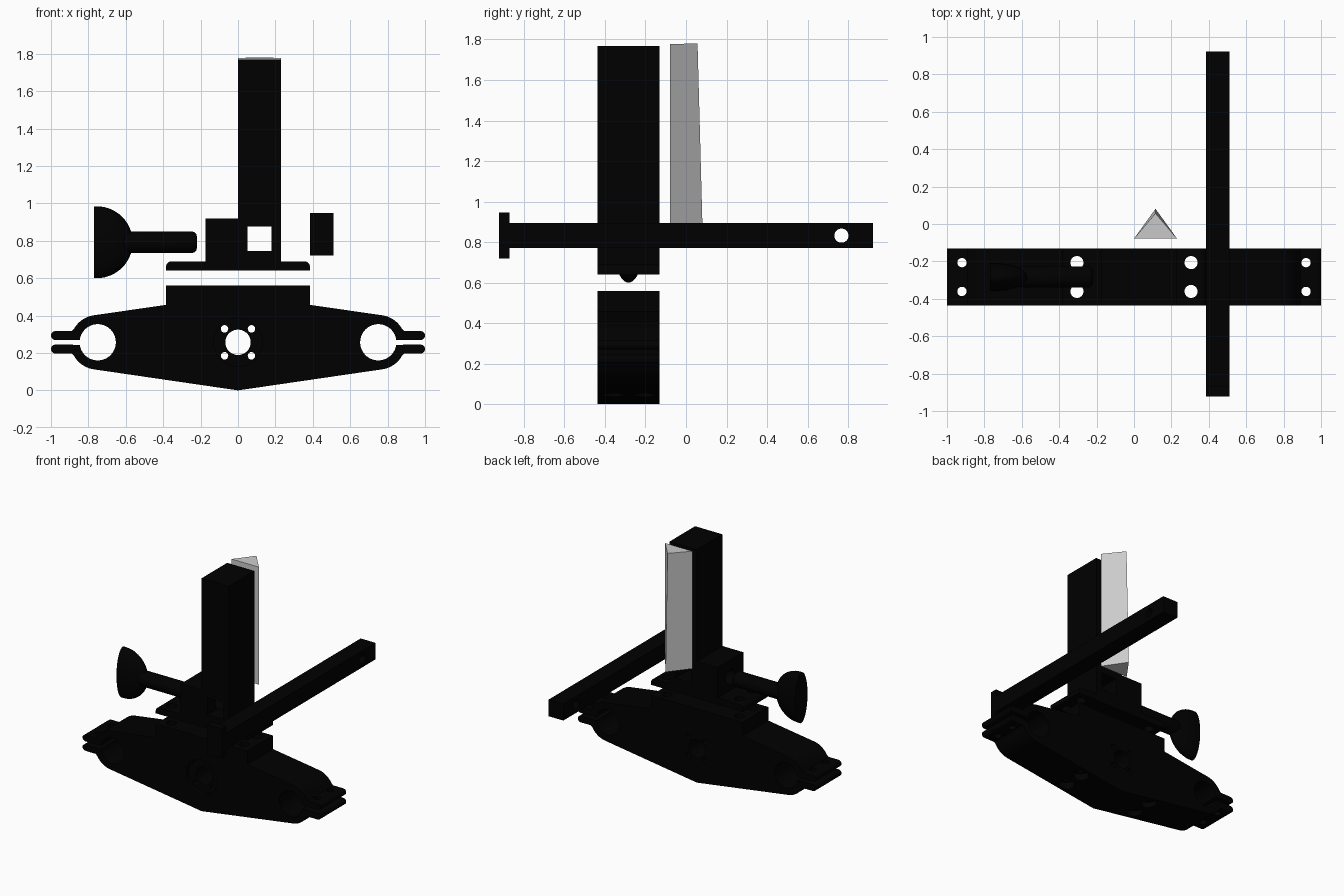
import bpy, bmesh
from math import sin, cos, pi, radians
from mathutils import Matrix, Vector

if "Cube" in bpy.data.objects:
    bpy.data.objects.remove(bpy.data.objects["Cube"])

FRONT, BACK = -0.437, -0.13          # depth shared by the clamp, plate and post
MID = (FRONT + BACK) / 2
RING_X, RING_Z = 0.75, 0.257         # clamp ring centre
AXIS = {"x": Matrix.Rotation(pi / 2, 4, "Y"),
        "y": Matrix.Rotation(pi / 2, 4, "X"),
        "z": Matrix.Identity(4)}


def material(name, value):
    mat = bpy.data.materials.new(name)
    mat.use_nodes = True
    mat.diffuse_color = (*value, 1)
    mat.node_tree.nodes["Principled BSDF"].inputs["Base Color"].default_value = (*value, 1)
    return mat


BLACK = material("matte black", (0, 0, 0))
GREY = material("light grey", (0.6, 0.6, 0.6))


def finish(name, bm, mat=BLACK):
    bmesh.ops.recalc_face_normals(bm, faces=bm.faces)
    mesh = bpy.data.meshes.new(name)
    bm.to_mesh(mesh)
    bm.free()
    mesh.materials.append(mat)
    obj = bpy.data.objects.new(name, mesh)
    bpy.context.collection.objects.link(obj)
    return obj


def activate(obj):
    bpy.ops.object.select_all(action="DESELECT")
    obj.select_set(True)
    bpy.context.view_layer.objects.active = obj


def smooth(obj):
    activate(obj)
    bpy.ops.object.shade_smooth_by_angle(angle=radians(30))


def box(name, lo, hi):
    bm = bmesh.new()
    lo, hi = Vector(lo), Vector(hi)
    bmesh.ops.create_cube(bm, size=1)
    bmesh.ops.scale(bm, vec=hi - lo, verts=bm.verts)
    bmesh.ops.translate(bm, vec=(lo + hi) / 2, verts=bm.verts)
    return finish(name, bm)


def rod(name, axis, centre, radius, length):
    bm = bmesh.new()
    bmesh.ops.create_cone(bm, cap_ends=True, segments=32, radius1=radius, radius2=radius,
                          depth=length, matrix=Matrix.Translation(centre) @ AXIS[axis])
    return finish(name, bm)


def extrude_profile(name, points):
    """Front outline of (x, z) points, extruded over the shared depth."""
    bm = bmesh.new()
    front = [bm.verts.new((x, FRONT, z)) for x, z in points]
    back = [bm.verts.new((x, BACK, z)) for x, z in points]
    bm.faces.new(front)
    bm.faces.new(back[::-1])
    for i in range(len(points)):
        bm.faces.new((front[i - 1], front[i], back[i], back[i - 1]))
    return finish(name, bm)


def arc(cx, cz, r, start, end, steps):
    angles = [radians(start + (end - start) * i / steps) for i in range(steps + 1)]
    return [(cx + r * cos(a), cz + r * sin(a)) for a in angles]


def cut(obj, cutter):
    mod = obj.modifiers.new("cut", "BOOLEAN")
    mod.operation, mod.solver, mod.object = "DIFFERENCE", "EXACT", cutter
    activate(obj)
    bpy.ops.object.modifier_apply(modifier=mod.name)
    bpy.data.objects.remove(cutter)


def drill(obj, axis, centre, radius, length):
    cut(obj, rod("cutter", axis, centre, radius, length))


# Clamp body: half outline with ring, slot and split tabs, then mirrored
def tab_end(z):
    return arc(0.976, z, 0.024, 90, -90, 8)


half = [(0.385, 0.56), (0.385, 0.457)]
half += arc(RING_X, RING_Z, 0.146, 82, 30, 10) + [(0.89, 0.317)]
half += tab_end(0.293)
half += arc(RING_X, RING_Z, 0.097, 8, 352, 40)
half += tab_end(0.221)
half += [(0.89, 0.197)] + arc(RING_X, RING_Z, 0.146, -30, -82, 10)
outline = half + [(0, 0)] + [(-x, z) for x, z in reversed(half)]
clamp = extrude_profile("clamp_body", outline)

# Central bore, round recess on the front and four small screw holes
drill(clamp, "y", (0, FRONT, RING_Z), 0.13, 0.06)
drill(clamp, "y", (0, MID, RING_Z), 0.068, 1)
for sx in (-1, 1):
    for sz in (-1, 1):
        drill(clamp, "y", (sx * 0.072, MID, RING_Z + sz * 0.072), 0.02, 1)

# Base plate with rounded upper ends
plate_half = [(0.385, 0.64)] + arc(0.355, 0.66, 0.03, 0, 90, 6)
plate = extrude_profile("base_plate", plate_half + [(-x, z) for x, z in reversed(plate_half)])

# Vertical bolt holes
for sx in (-1, 1):
    for y in (MID - 0.077, MID + 0.077):
        drill(clamp, "z", (sx * 0.92, y, 0.25), 0.025, 0.4)
        drill(clamp, "z", (sx * 0.305, y, 0.3), 0.035, 1)
        drill(clamp, "z", (sx * 0.305, y, 0.03), 0.055, 0.12)
        drill(plate, "z", (sx * 0.305, y, 0.66), 0.035, 0.3)

# Post with a square window for the rail, and the side block
post = box("post", (0, FRONT, 0.69), (0.23, BACK, 1.768))
cut(post, box("cutter", (0.05, -1, 0.745), (0.18, 0, 0.875)))
block = box("side_block", (-0.175, FRONT, 0.69), (0, BACK, 0.92))
for part in (post, block):
    drill(part, "x", (-0.1, MID, 0.792), 0.057, 0.36)

# Sliding rail with a stop at the front and a cross hole at the back
rail = box("rail", (0.385, -0.87, 0.77), (0.51, 0.922, 0.895))
drill(rail, "x", (0.45, 0.767, 0.832), 0.035, 0.5)
box("rail_stop", (0.385, -0.922, 0.72), (0.51, -0.87, 0.947))

# Thumb screw: flattened half-dome knob
bm = bmesh.new()
knob_profile = [(-0.77, 0), (-0.77, 0.192)] + arc(-0.755, 0, 0.192, 90, 0, 14)
points = [bm.verts.new((x, 0, r)) for x, r in knob_profile]
edges = [bm.edges.new(pair) for pair in zip(points, points[1:])]
bmesh.ops.spin(bm, geom=points + edges, cent=(0, 0, 0), axis=(1, 0, 0), angle=2 * pi, steps=40)
bmesh.ops.remove_doubles(bm, verts=bm.verts, dist=0.0005)
bmesh.ops.scale(bm, vec=(1, 0.39, 1), verts=bm.verts)
bmesh.ops.translate(bm, vec=(0, MID, 0.792), verts=bm.verts)
knob = finish("screw_knob", bm)

# Thumb screw: shaft with a rounded tip
shaft = rod("screw_shaft", "x", (-0.42, MID, 0.792), 0.057, 0.4)
bevel = shaft.modifiers.new("rounded tip", "BEVEL")
bevel.width, bevel.segments, bevel.limit_method = 0.025, 4, "ANGLE"
activate(shaft)
bpy.ops.object.modifier_apply(modifier=bevel.name)

for part in (clamp, plate, post, block, rail, knob, shaft):
    smooth(part)

# Tapered wedge behind the post
bm = bmesh.new()
rings = []
for z, tip in ((0.885, 0.081), (1.777, 0.057)):
    rings.append([bm.verts.new(p) for p in ((0, -0.078, z), (0.23, -0.078, z), (0.115, tip, z + 0.004))])
    bm.faces.new(rings[-1])
low, high = rings
for i in range(3):
    j = (i + 1) % 3
    bm.faces.new((low[i], low[j], high[j], high[i]))
finish("wedge", bm, GREY)
